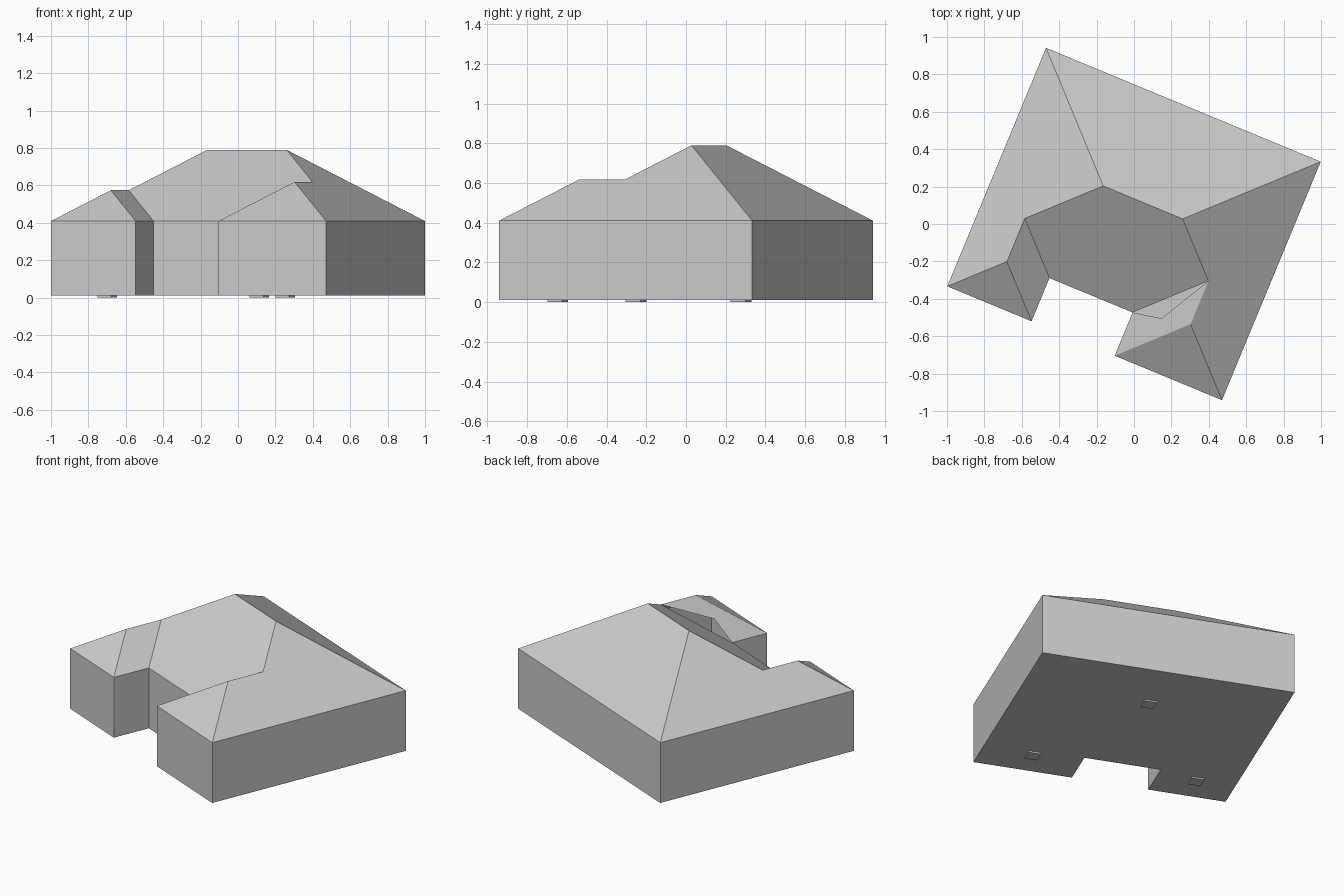
import bpy
import bmesh
from math import radians
from mathutils import Matrix

cube = bpy.data.objects.get("Cube")
if cube:
    bpy.data.objects.remove(cube, do_unlink=True)

TURN = Matrix.Rotation(radians(-22.5), 4, "Z")
FLOOR, EAVE, PITCH = 0.01, 0.41, 0.672
SIDE, BACK, FRONT, COURT = 0.795, 0.69, -0.69, -0.44   # plan limits before turning
INNER_R, INNER_L = -0.307, 0.174                       # courtyard sides

stone = bpy.data.materials.new("plain grey")
stone.use_nodes = True
grey = (0.6, 0.6, 0.6, 1)
stone.diffuse_color = grey
stone.node_tree.nodes["Principled BSDF"].inputs["Base Color"].default_value = grey


def build(name, bm):
    """Turn the part to the plot angle and place it in the scene."""
    bmesh.ops.transform(bm, matrix=TURN, verts=bm.verts)
    mesh = bpy.data.meshes.new(name)
    bm.to_mesh(mesh)
    bm.free()
    mesh.materials.append(stone)
    obj = bpy.data.objects.new(name, mesh)
    bpy.context.collection.objects.link(obj)
    return obj


# U-shaped footprint, anticlockwise from the outer front corner at -x
plan = dict(a=(-SIDE, FRONT), b=(INNER_R, FRONT), c=(INNER_R, COURT), d=(INNER_L, COURT),
            e=(INNER_L, FRONT), f=(SIDE, FRONT), g=(SIDE, BACK), h=(-SIDE, BACK))

# Walls and floor
bm = bmesh.new()
low = [bm.verts.new((x, y, FLOOR)) for x, y in plan.values()]
high = [bm.verts.new((x, y, EAVE)) for x, y in plan.values()]
bm.faces.new(low[::-1])
for i in range(len(low)):
    j = (i + 1) % len(low)
    bm.faces.new((low[i], low[j], high[j], high[i]))
build("walls", bm)

# Hipped roof: every slope has the same pitch, so each ridge rises with half its span
bm = bmesh.new()
v = {k: bm.verts.new((x, y, EAVE)) for k, (x, y) in plan.items()}


def ridge_point(key, x, y, half_span):
    v[key] = bm.verts.new((x, y, EAVE + PITCH * half_span))


half = (BACK - COURT) / 2
ridge_point("m", -SIDE + half, BACK - half, half)
ridge_point("n", SIDE - half, BACK - half, half)
for hip, valley, outer, inner in (("p", "q", -SIDE, INNER_R), ("r", "s", SIDE, INNER_L)):
    half = abs(outer - inner) / 2
    ridge_point(hip, (outer + inner) / 2, FRONT + half, half)
    ridge_point(valley, (outer + inner) / 2, COURT + half, half)

# Back, right side, left side, courtyard slope, then the two wings
for loop in ("ghmn", "hapqm", "fgnsr", "cdsnmq", "abp", "bcqp", "efr", "desr"):
    bm.faces.new([v[k] for k in loop])
build("roof", bm)

# Thin foundation pads under the floor
bm = bmesh.new()
for x, y in ((-0.55, -0.5), (0.48, -0.5), (0, 0.3)):
    bmesh.ops.create_cube(bm, size=1, matrix=Matrix.Translation((x, y, FLOOR / 2))
                          @ Matrix.Diagonal((0.08, 0.08, FLOOR, 1)))
build("foundation_pads", bm)
